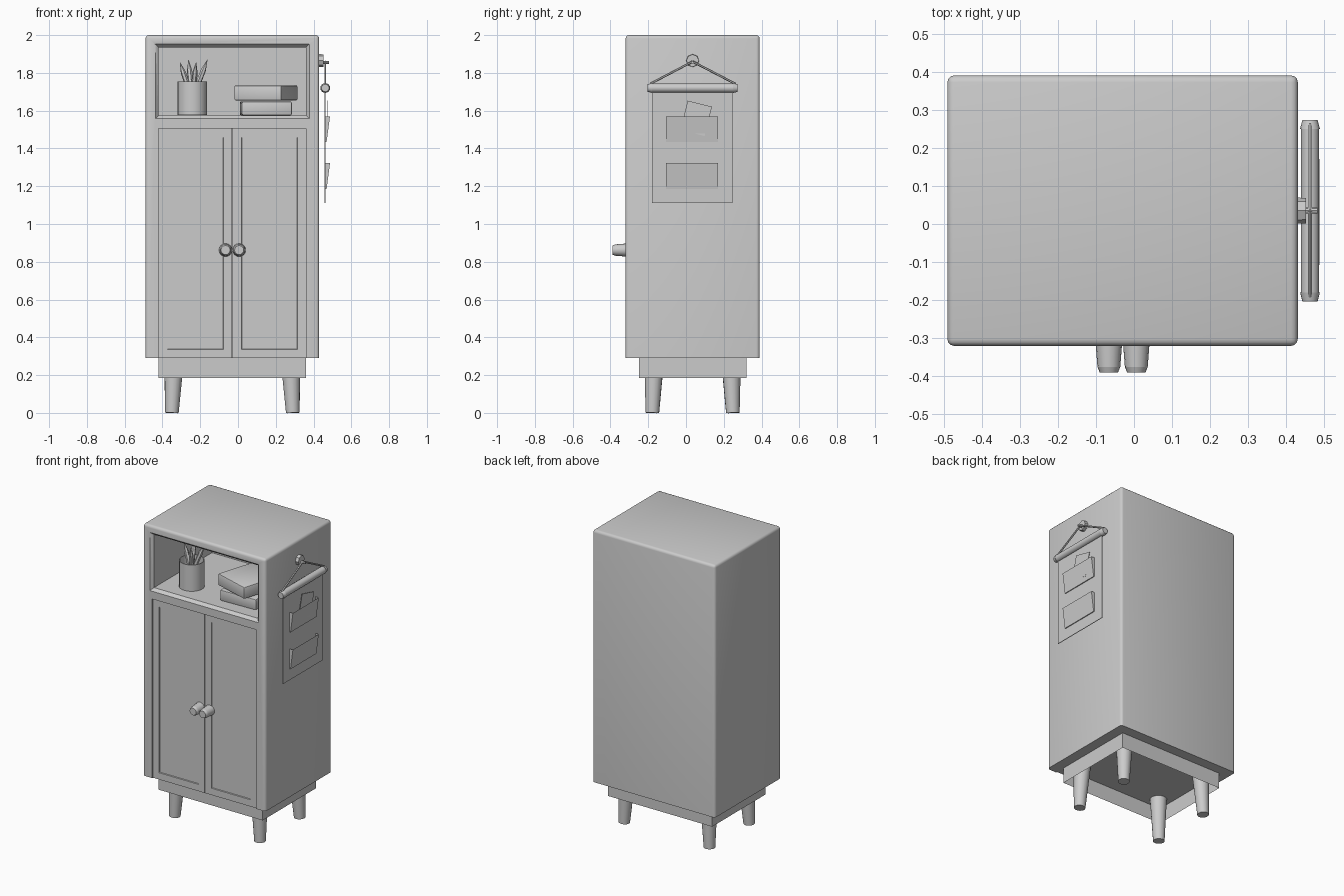
import bpy, bmesh, math
from mathutils import Vector, Matrix

if "Cube" in bpy.data.objects:
    bpy.data.objects.remove(bpy.data.objects["Cube"])

CX, CY = -0.03, 0.035          # cabinet centre in plan

grey = bpy.data.materials.new("plain_grey")
grey.diffuse_color = (0.6, 0.6, 0.6, 1)
grey.use_nodes = True
grey.node_tree.nodes["Principled BSDF"].inputs["Base Color"].default_value = grey.diffuse_color


def finish(name, bm, smooth=True):
    bmesh.ops.recalc_face_normals(bm, faces=bm.faces[:])
    mesh = bpy.data.meshes.new(name)
    bm.to_mesh(mesh)
    bm.free()
    ob = bpy.data.objects.new(name, mesh)
    bpy.context.collection.objects.link(ob)
    mesh.materials.append(grey)
    if smooth:
        activate(ob)
        bpy.ops.object.shade_smooth_by_angle(angle=math.radians(35))
    return ob


def activate(ob):
    bpy.ops.object.select_all(action='DESELECT')
    ob.select_set(True)
    bpy.context.view_layer.objects.active = ob


def box_bm(lo, hi):
    bm = bmesh.new()
    bmesh.ops.create_cube(bm, size=1)
    lo, hi = Vector(lo), Vector(hi)
    for v in bm.verts:
        v.co = (lo + hi) / 2 + v.co * (hi - lo)
    return bm


def box(name, lo, hi, bevel=0.0, segs=2):
    bm = box_bm(lo, hi)
    if bevel:
        bmesh.ops.bevel(bm, geom=bm.edges[:], offset=bevel, segments=segs,
                        profile=0.5, affect='EDGES')
    return finish(name, bm)


def add_cone(bm, a, b, r1, r2, sides, caps=True):
    a, b = Vector(a), Vector(b)
    d = b - a
    m = Matrix.Translation((a + b) / 2) @ d.to_track_quat('Z', 'Y').to_matrix().to_4x4()
    bmesh.ops.create_cone(bm, cap_ends=caps, segments=sides, radius1=r1,
                          radius2=r2, depth=d.length, matrix=m)


def rod(name, pieces, sides=16):
    bm = bmesh.new()
    for a, b, r1, r2 in pieces:
        add_cone(bm, a, b, r1, r2, sides)
    return finish(name, bm)


def cut(ob, cutter):
    mod = ob.modifiers.new("cut", 'BOOLEAN')
    mod.operation, mod.solver, mod.object = 'DIFFERENCE', 'EXACT', cutter
    activate(ob)
    bpy.ops.object.modifier_apply(modifier=mod.name)
    bpy.data.objects.remove(cutter)


# Cabinet body: rounded everywhere except the bottom rim
bm = box_bm((-0.49, -0.32, 0.29), (0.43, 0.39, 2.0))
edges = [e for e in bm.edges if max(v.co.z for v in e.verts) > 1]
bmesh.ops.bevel(bm, geom=edges, offset=0.018, segments=3, profile=0.5, affect='EDGES')
body = finish("cabinet_body", bm)

# Open shelf with a flared rim, and the shallow door recess
cut(body, box("shelf_cutter", (-0.42, -0.4, 1.575), (0.36, 0.32, 1.935)))
bm = box_bm((-0.42, -0.34, 1.575), (0.36, -0.30, 1.935))
for v in bm.verts:
    if v.co.y < -0.32:
        v.co.x += math.copysign(0.035, v.co.x - CX)
        v.co.z += math.copysign(0.035, v.co.z - 1.75)
cut(body, finish("rim_cutter", bm))
cut(body, box("door_cutter", (-0.42, -0.4, 0.2), (0.36, -0.29, 1.505)))
activate(body)
bpy.ops.object.shade_smooth_by_angle(angle=math.radians(50))

# Doors with a sunken panel, and tapered knobs
for side, s in (("left", -1), ("right", 1)):
    xs = sorted((CX + s * 0.002, CX + s * 0.39))
    bm = box_bm((xs[0], -0.312, 0.29), (xs[1], -0.285, 1.505))
    front = min(bm.faces, key=lambda f: f.calc_center_median().y)
    bmesh.ops.inset_region(bm, faces=[front], thickness=0.065)
    bmesh.ops.inset_region(bm, faces=[front], thickness=0.003, depth=-0.006)
    finish(side + "_door", bm)
    x = CX + s * 0.036
    rod(side + "_knob", [((x, -0.31, 0.862), (x, -0.375, 0.862), 0.035, 0.030),
                         ((x, -0.375, 0.862), (x, -0.39, 0.862), 0.030, 0.024)])

# Plinth, open underneath
bm = box_bm((-0.42, -0.25, 0.185), (0.36, 0.32, 0.29))
bmesh.ops.delete(bm, geom=[min(bm.faces, key=lambda f: f.calc_center_median().z)],
                 context='FACES')
finish("plinth", bm, False)

# Tapered, slightly splayed legs
for sx, nx in ((-1, "left"), (1, "right")):
    for sy, ny in ((-1, "front"), (1, "back")):
        rod(f"{ny}_{nx}_leg", [((CX + sx * 0.308, CY + sy * 0.203, 0.29),
                                (CX + sx * 0.320, CY + sy * 0.213, 0.0), 0.053, 0.036)])

# Pencil cup: open, with an inner wall
px, py = -0.242, -0.15
bm = bmesh.new()
prof = [(0.0, 1.576), (0.079, 1.576), (0.079, 1.755), (0.073, 1.755), (0.073, 1.585), (0.0, 1.585)]
vs = [bm.verts.new((px + r, py, z)) for r, z in prof]
es = [bm.edges.new(p) for p in zip(vs, vs[1:])]
bmesh.ops.spin(bm, geom=vs + es, cent=(px, py, 0), axis=(0, 0, 1),
               angle=2 * math.pi, steps=20)
bmesh.ops.remove_doubles(bm, verts=bm.verts[:], dist=0.0005)
finish("pencil_cup", bm)

# Sharpened pencils leaning on the rim
for i, (dx, dy, z) in enumerate(((-0.065, 0.01, 1.855), (-0.02, 0.06, 1.87),
                                 (0.02, -0.04, 1.855), (0.08, 0.02, 1.87))):
    a = Vector((px - dx * 0.35, py - dy * 0.5, 1.59))
    b = Vector((px + dx, py + dy, z))
    m = a.lerp(b, 0.8)
    rod(f"pencil_{i + 1}", [(a, m, 0.014, 0.014), (m, b, 0.014, 0.001)], 6)

# Stacked books
def book(name, centre, size, turn):
    h = Vector(size) / 2
    ob = box(name, -h, h, 0.008, 2)
    ob.location = centre
    ob.rotation_euler.z = math.radians(turn)


book("lower_book", (0.147, -0.06, 1.612), (0.265, 0.32, 0.073), 2)
book("upper_book", (0.148, -0.08, 1.694), (0.262, 0.30, 0.08), -17)

# Wall peg on the right side
X = 0.462
rod("peg_plate", [((0.42, 0.035, 1.865), (0.452, 0.035, 1.865), 0.035, 0.033)], 8)
rod("peg", [((0.45, 0.035, 1.855), (0.482, 0.035, 1.855), 0.008, 0.008)], 8)

# Hanging rod with end caps, and its cord
rod("hanging_rod", [((X, -0.18, 1.72), (X, 0.25, 1.72), 0.024, 0.024),
                    ((X, -0.203, 1.72), (X, -0.18, 1.72), 0.020, 0.026),
                    ((X, 0.25, 1.72), (X, 0.273, 1.72), 0.026, 0.020)])
rod("cord", [((X, y, 1.742), (X, 0.035, 1.86), 0.006, 0.006) for y in (-0.19, 0.262)], 6)

# Cloth sheet
box("hanging_cloth", (0.459, -0.18, 1.11), (0.463, 0.245, 1.72))

# Wedge pockets, wider at the open top
for name, z0, z1 in (("upper_pocket", 1.435, 1.57), ("lower_pocket", 1.185, 1.322)):
    bm = box_bm((0.462, -0.107, z0), (0.487, 0.17, z1))
    for v in bm.verts:
        if v.co.x > 0.47 and v.co.z < z0 + 0.01:
            v.co.x = 0.469
    bmesh.ops.delete(bm, geom=[max(bm.faces, key=lambda f: f.calc_center_median().z)],
                     context='FACES')
    finish(name, bm, False)

# Tilted note sticking out of the upper pocket
bm = box_bm((0.472, -0.012, 1.48), (0.475, 0.12, 1.64))
bmesh.ops.rotate(bm, verts=bm.verts[:], cent=(0.473, 0.05, 1.56),
                 matrix=Matrix.Rotation(math.radians(-14), 3, 'X'))
finish("note", bm, False)
